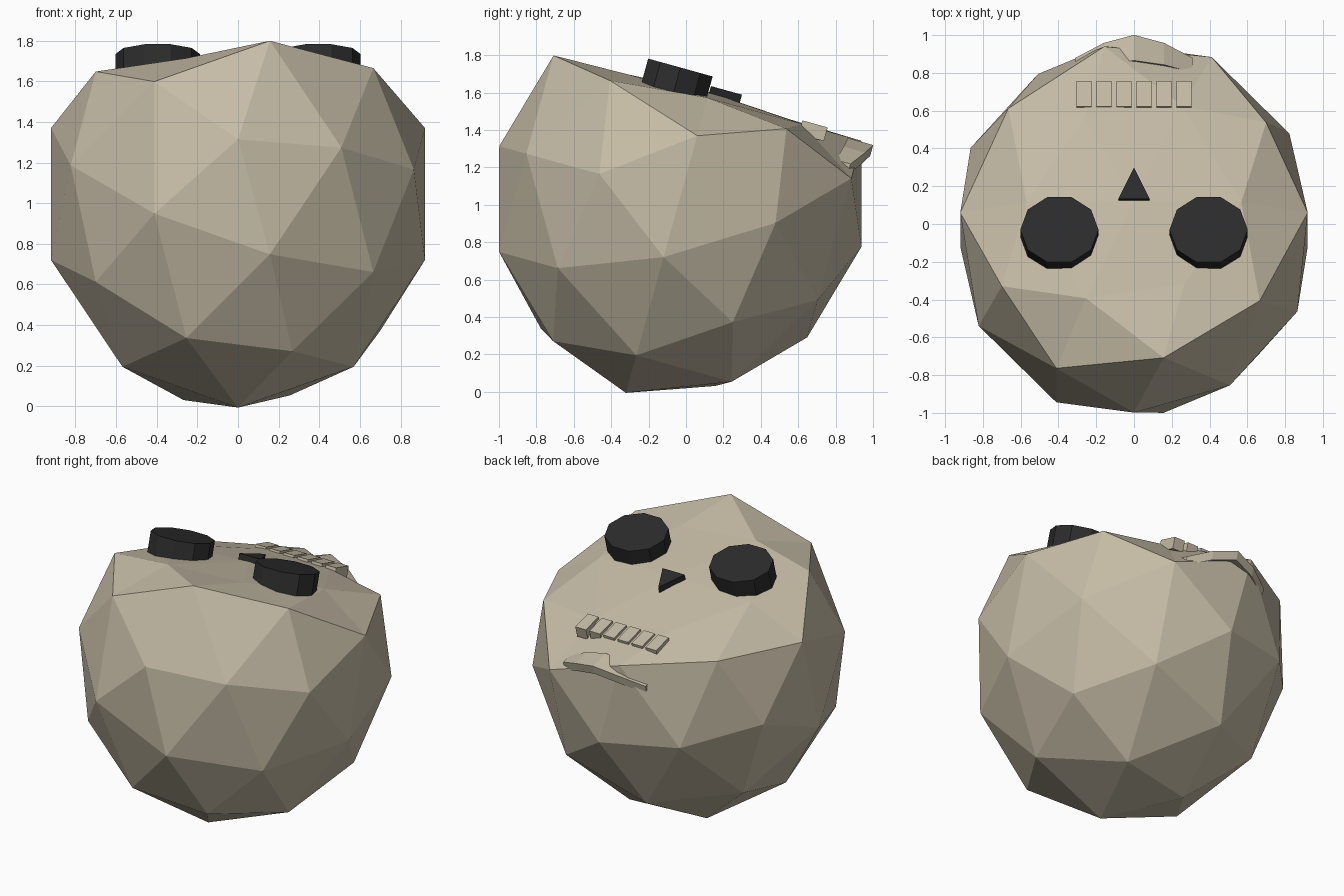
import bpy, bmesh, math
from mathutils import Matrix

cube = bpy.data.objects.get("Cube")
if cube:
    bpy.data.objects.remove(cube, do_unlink=True)


def make_material(name, rgb):
    m = bpy.data.materials.new(name)
    m.use_nodes = True
    m.diffuse_color = (*rgb, 1)
    bsdf = m.node_tree.nodes["Principled BSDF"]
    bsdf.inputs["Base Color"].default_value = (*rgb, 1)
    bsdf.inputs["Roughness"].default_value = 0.8
    return m


bone = make_material("bone", (0.56, 0.50, 0.38))
black = make_material("socket_black", (0.025, 0.025, 0.025))

# Skull lies on its back: local y points out of the face, local z to the crown
POSE = Matrix.Translation((0, -0.03, 1.045)) @ Matrix.Rotation(math.radians(74.5), 4, 'X')


def finish(name, bm, mat):
    bmesh.ops.recalc_face_normals(bm, faces=bm.faces)
    bm.transform(POSE)
    me = bpy.data.meshes.new(name)
    bm.to_mesh(me)
    bm.free()
    me.materials.append(mat)
    ob = bpy.data.objects.new(name, me)
    bpy.context.collection.objects.link(ob)
    return ob


def prism(name, outline, low, high, mat):
    """Extrude an (x, z) outline along the face direction."""
    bm = bmesh.new()
    base = bm.faces.new([bm.verts.new((x, low, z)) for x, z in outline])
    ext = bmesh.ops.extrude_face_region(bm, geom=[base])
    top = [v for v in ext["geom"] if isinstance(v, bmesh.types.BMVert)]
    bmesh.ops.translate(bm, verts=top, vec=(0, high - low, 0))
    return finish(name, bm, mat)


# Cranium: stretched icosphere with the face side pressed nearly flat
bm = bmesh.new()
bmesh.ops.create_icosphere(bm, subdivisions=2, radius=1)
bmesh.ops.scale(bm, verts=bm.verts, vec=(0.967, 1.09, 1.005))
for v in bm.verts:
    if v.co.y > 0.5 and abs(v.co.z) < 0.8:
        v.co.y = 0.5 + (v.co.y - 0.57) * 0.15
finish("cranium", bm, bone)

# Eye sockets: ten-sided discs
for side, label in ((1, "left"), (-1, "right")):
    ring = [(side * 0.395 + 0.207 * math.cos(math.tau * i / 10),
             0.184 + 0.188 * math.sin(math.tau * i / 10)) for i in range(10)]
    prism(label + "_eye_socket", ring, 0.5, 0.664, black)

# Nose hole
prism("nose", [(-0.083, 0), (0.083, 0), (0, -0.172)], 0.5, 0.612, black)

# Upper teeth
for i in range(6):
    x = (i - 2.5) * 0.106
    prism("upper_tooth_%d" % (i + 1),
          [(x - 0.04, -0.52), (x + 0.04, -0.52), (x + 0.04, -0.66), (x - 0.04, -0.66)],
          0.49, 0.566, bone)

# Lower jaw: arched strip, (x, top, inner, outer) per section
half = [(0.31, 0.41, -0.75, -0.83), (0.16, 0.49, -0.77, -0.89)]
sections = half + [(0, 0.54, -0.78, -0.92)] + [(-x, t, a, b) for x, t, a, b in reversed(half)]
bm = bmesh.new()
rings = []
for x, top, inner, outer in sections:
    rings.append([bm.verts.new((x, y, z)) for y, z in
                  ((top, inner), (top, outer), (top - 0.06, outer), (top - 0.06, inner))])
for a, b in zip(rings, rings[1:]):
    for i in range(4):
        j = (i + 1) % 4
        bm.faces.new((a[i], a[j], b[j], b[i]))
bm.faces.new(rings[0])
bm.faces.new(rings[-1])
finish("lower_jaw", bm, bone)
